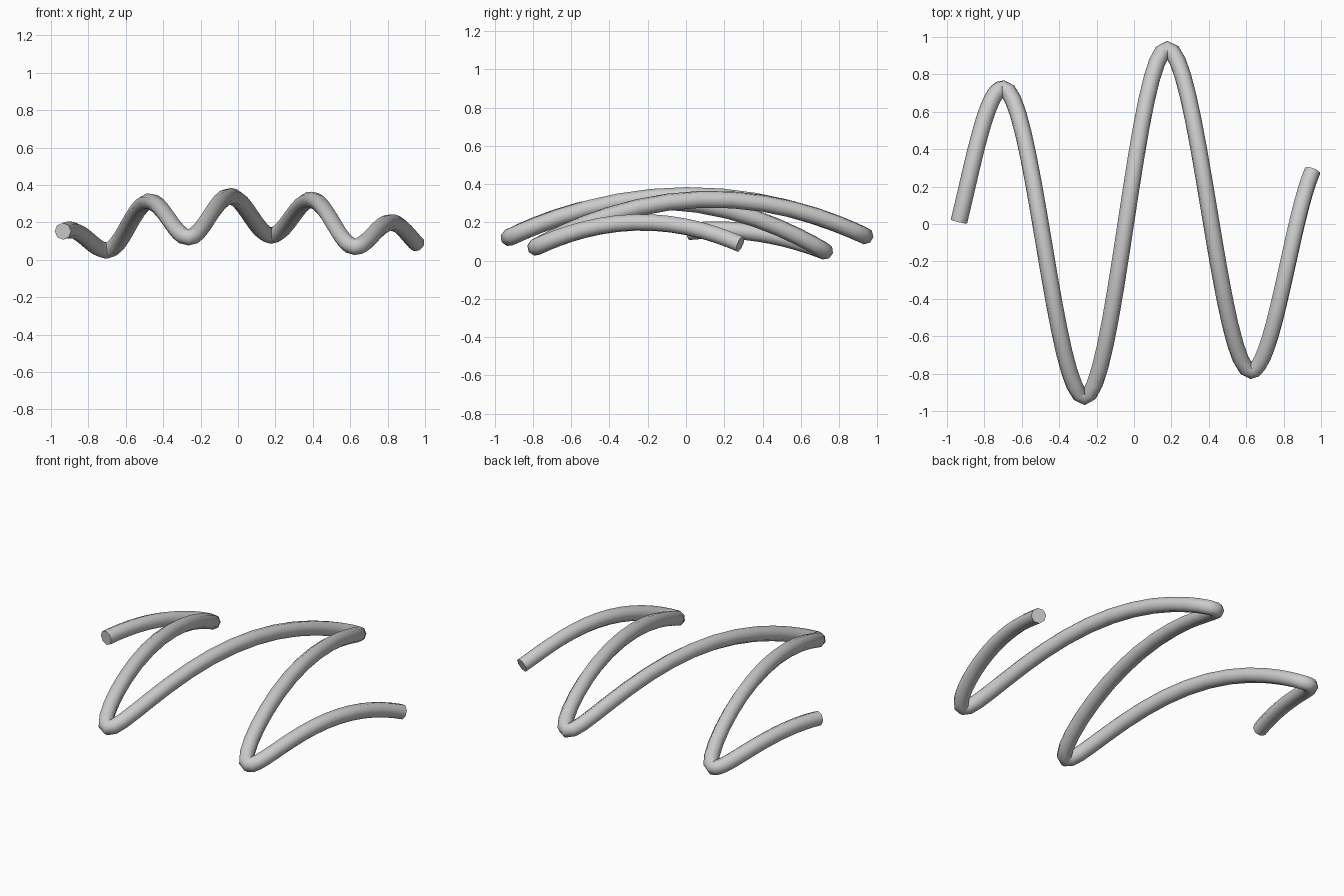
import bpy
from math import sin, cos, pi, radians

cube = bpy.data.objects.get("Cube")
if cube:
    bpy.data.objects.remove(cube)

RADIUS = 0.045
STEPS = 16

# Turning points of the wavy path; the first and last lie past the cut ends
turns = [(-1.09, -0.35, 0.07), (-0.70, 0.725, 0.05), (-0.265, -0.925, 0.12),
         (0.178, 0.935, 0.13), (0.625, -0.785, 0.07), (1.02, 0.36, 0.05)]
rises = [0.10, 0.225, 0.215, 0.22, 0.14]
spans = [(71, 180), (0, 180), (0, 180), (0, 180), (0, 150)]

# Each sweep is a half wave in plan that arches upward between its turns
path = []
for i, (start, end) in enumerate(spans):
    a, b = turns[i], turns[i + 1]
    for k in range(STEPS + 1):
        if i and k == 0:
            continue
        t = radians(start + (end - start) * k / STEPS)
        f, w = t / pi, (1 - cos(t)) / 2
        path.append((a[0] + (b[0] - a[0]) * f,
                     a[1] + (b[1] - a[1]) * w,
                     a[2] + (b[2] - a[2]) * w + rises[i] * sin(t) ** 2))

# Round tube swept along the path
curve = bpy.data.curves.new("wavy_tube", "CURVE")
curve.dimensions = "3D"
curve.bevel_depth = RADIUS
curve.bevel_resolution = 2
curve.use_fill_caps = True
spline = curve.splines.new("POLY")
spline.points.add(len(path) - 1)
for point, co in zip(spline.points, path):
    point.co = (*co, 1)

tube = bpy.data.objects.new("wavy_tube", curve)
bpy.context.collection.objects.link(tube)

# Plain grey finish
grey = bpy.data.materials.new("light_grey")
grey.use_nodes = True
colour = (0.6, 0.6, 0.6, 1)
grey.diffuse_color = colour
grey.node_tree.nodes["Principled BSDF"].inputs["Base Color"].default_value = colour
curve.materials.append(grey)

bpy.ops.object.select_all(action="DESELECT")
tube.select_set(True)
bpy.context.view_layer.objects.active = tube
bpy.ops.object.convert(target="MESH")
bpy.ops.object.shade_smooth_by_angle(angle=radians(60))
